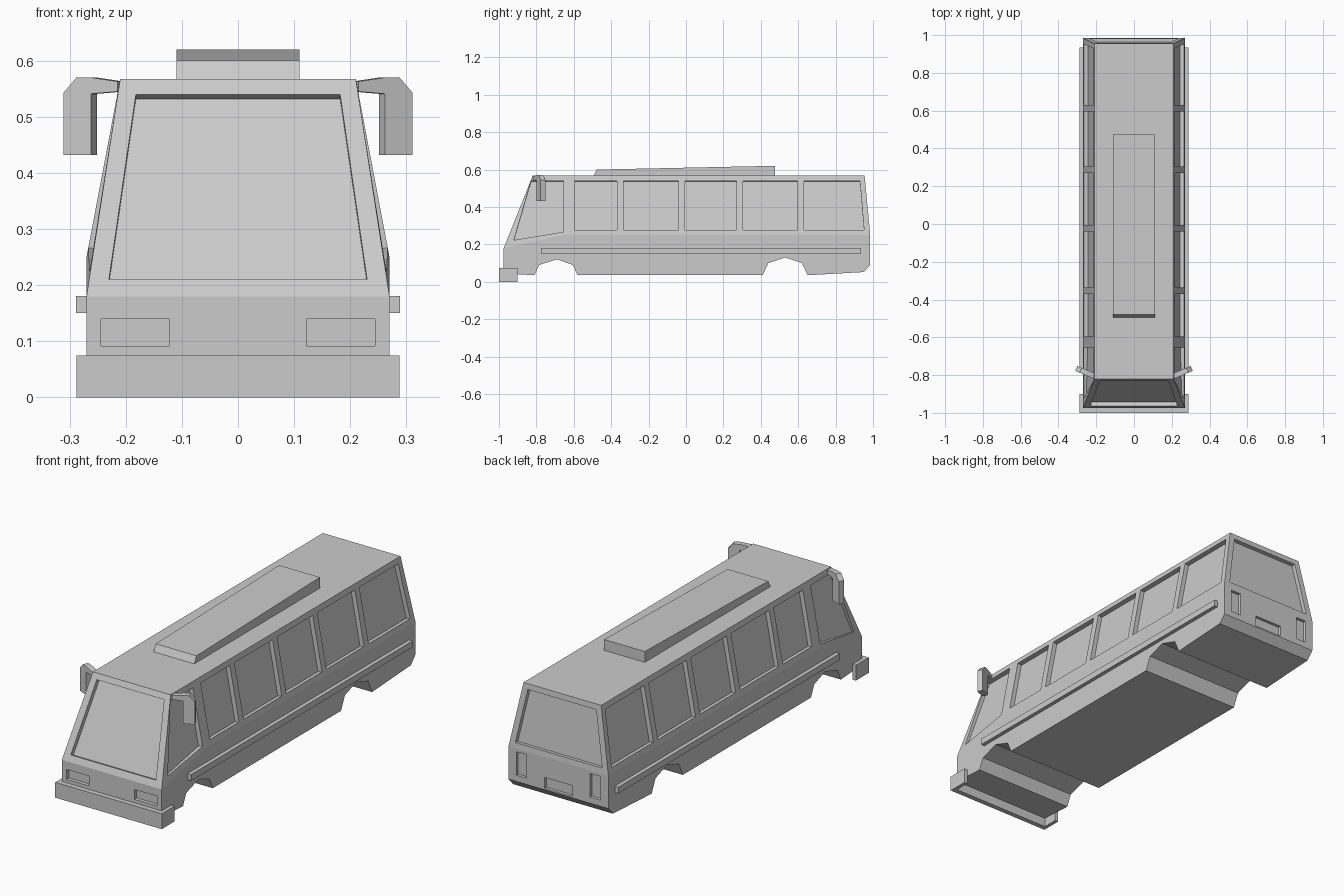
import bpy, bmesh
from mathutils import Vector

if "Cube" in bpy.data.objects:
    bpy.data.objects.remove(bpy.data.objects["Cube"])


def add_object(name, bm):
    bmesh.ops.recalc_face_normals(bm, faces=bm.faces)
    mesh = bpy.data.meshes.new(name)
    bm.to_mesh(mesh)
    bm.free()
    ob = bpy.data.objects.new(name, mesh)
    bpy.context.collection.objects.link(ob)
    return ob


def add_prism(bm, points, offset):
    """Closed prism from a polygon swept along an offset vector."""
    a = [bm.verts.new(p) for p in points]
    b = [bm.verts.new(Vector(p) + Vector(offset)) for p in points]
    bm.faces.new(a)
    bm.faces.new(b[::-1])
    for i in range(len(a)):
        j = (i + 1) % len(a)
        bm.faces.new((a[i], b[i], b[j], a[j]))


def prism(name, points, offset):
    bm = bmesh.new()
    add_prism(bm, points, offset)
    return add_object(name, bm)


# Body shell: lower outline with wheel arches, cabin tapering to the roof
LOW, ROOF = 0.27, 0.21
outline = [(-0.975, 0.18), (-0.975, 0.045), (-0.81, 0.035), (-0.785, 0.09),
           (-0.69, 0.12), (-0.605, 0.09), (-0.58, 0.035), (0.41, 0.035),
           (0.44, 0.10), (0.53, 0.13), (0.62, 0.10), (0.65, 0.035),
           (0.95, 0.052), (0.985, 0.09), (0.985, 0.25), (-0.65, 0.25)]
bm = bmesh.new()
sides = []
for s in (-1, 1):
    low = [bm.verts.new((s * LOW, y, z)) for y, z in outline]
    front = bm.verts.new((s * ROOF, -0.82, 0.567))
    rear = bm.verts.new((s * ROOF, 0.955, 0.567))
    bm.faces.new(low)
    bm.faces.new((low[0], low[15], front))
    bm.faces.new((low[15], low[14], rear, front))
    sides.append(low[:15] + [rear, front])
left, right = sides
for i in range(len(left)):
    j = (i + 1) % len(left)
    bm.faces.new((left[i], left[j], right[j], right[i]))
body = add_object("bus_body", bm)

# Recess cutters for windows and lamps
cut = bmesh.new()


def recess(points, normal, depth):
    n = Vector(normal).normalized()
    add_prism(cut, [Vector(p) + n * 0.03 for p in points], -n * (depth + 0.03))


def side_x(z):
    return LOW - (z - 0.25) * (LOW - ROOF) / 0.317


def end_panel(w0, z0, w1, z1, y_at, normal, depth, x=0):
    recess([(x - w0, y_at(z0), z0), (x + w0, y_at(z0), z0),
            (x + w1, y_at(z1), z1), (x - w1, y_at(z1), z1)], normal, depth)


# Side windows: bottom left, bottom right, top right, top left in (y, z)
windows = [[(-0.92, 0.225), (-0.655, 0.267), (-0.655, 0.54), (-0.828, 0.54)]]
for a, b, c in ((-0.595, -0.37, -0.37), (-0.335, -0.04, -0.04),
                (-0.005, 0.27, 0.27), (0.305, 0.595, 0.595),
                (0.63, 0.952, 0.93)):
    windows.append([(a, 0.277), (b, 0.277), (c, 0.54), (a, 0.54)])
for s in (-1, 1):
    for w in windows:
        recess([(s * side_x(z), y, z) for y, z in w], (s * 0.317, 0, 0.06), 0.022)

# Windscreen, rear window, head lamps, tail lamps, plate recess
end_panel(0.23, 0.21, 0.182, 0.54, lambda z: -0.975 + (z - 0.18) * 0.155 / 0.387,
          (0, -0.387, 0.155), 0.022)
end_panel(0.235, 0.277, 0.185, 0.54, lambda z: 0.985 - (z - 0.25) * 0.03 / 0.317,
          (0, 0.317, 0.03), 0.02)
for s in (-1, 1):
    end_panel(0.061, 0.092, 0.061, 0.14, lambda z: -0.975, (0, -1, 0), 0.018, s * 0.183)
    end_panel(0.028, 0.12, 0.028, 0.235, lambda z: 0.985, (0, 1, 0), 0.015, s * 0.2)
end_panel(0.075, 0.097, 0.075, 0.15, lambda z: 0.985, (0, 1, 0), 0.015)

cutter = add_object("recess_cutter", cut)
cutter.hide_render = True
mod = body.modifiers.new("recesses", 'BOOLEAN')
mod.operation = 'DIFFERENCE'
mod.solver = 'EXACT'
mod.object = cutter
bpy.context.view_layer.update()
cut_mesh = bpy.data.meshes.new_from_object(
    body.evaluated_get(bpy.context.evaluated_depsgraph_get()))
body.modifiers.clear()
body.data = cut_mesh
bpy.data.objects.remove(cutter)

# Wrap-around front bumper
bumper = [(-0.288, -0.9), (-0.288, -1.0), (0.288, -1.0), (0.288, -0.9),
          (0.27, -0.9), (0.27, -0.975), (-0.27, -0.975), (-0.27, -0.9)]
prism("front_bumper", [(x, y, 0) for x, y in bumper], (0, 0, 0.075))

# Roof unit
prism("roof_unit", [(-0.11, y, z) for y, z in
                    ((-0.497, 0.562), (-0.478, 0.60), (0.475, 0.62), (0.475, 0.562))],
      (0.22, 0, 0))

# Side rails and drooping mirrors
mirror = [(0.215, 0.563), (0.262, 0.57), (0.288, 0.57), (0.311, 0.543),
          (0.311, 0.432), (0.262, 0.432), (0.262, 0.541), (0.215, 0.545)]
for s, tag in ((-1, "right"), (1, "left")):
    prism("side_rail_" + tag,
          [(s * 0.265, y, z) for y, z in
           ((-0.775, 0.15), (0.935, 0.15), (0.935, 0.181), (-0.775, 0.181))],
          (s * 0.024, 0, 0))
    prism("mirror_" + tag,
          [(s * x, -0.82 + (x - 0.21) * 0.42, z) for x, z in mirror],
          (-s * 0.011, 0.026, 0))
